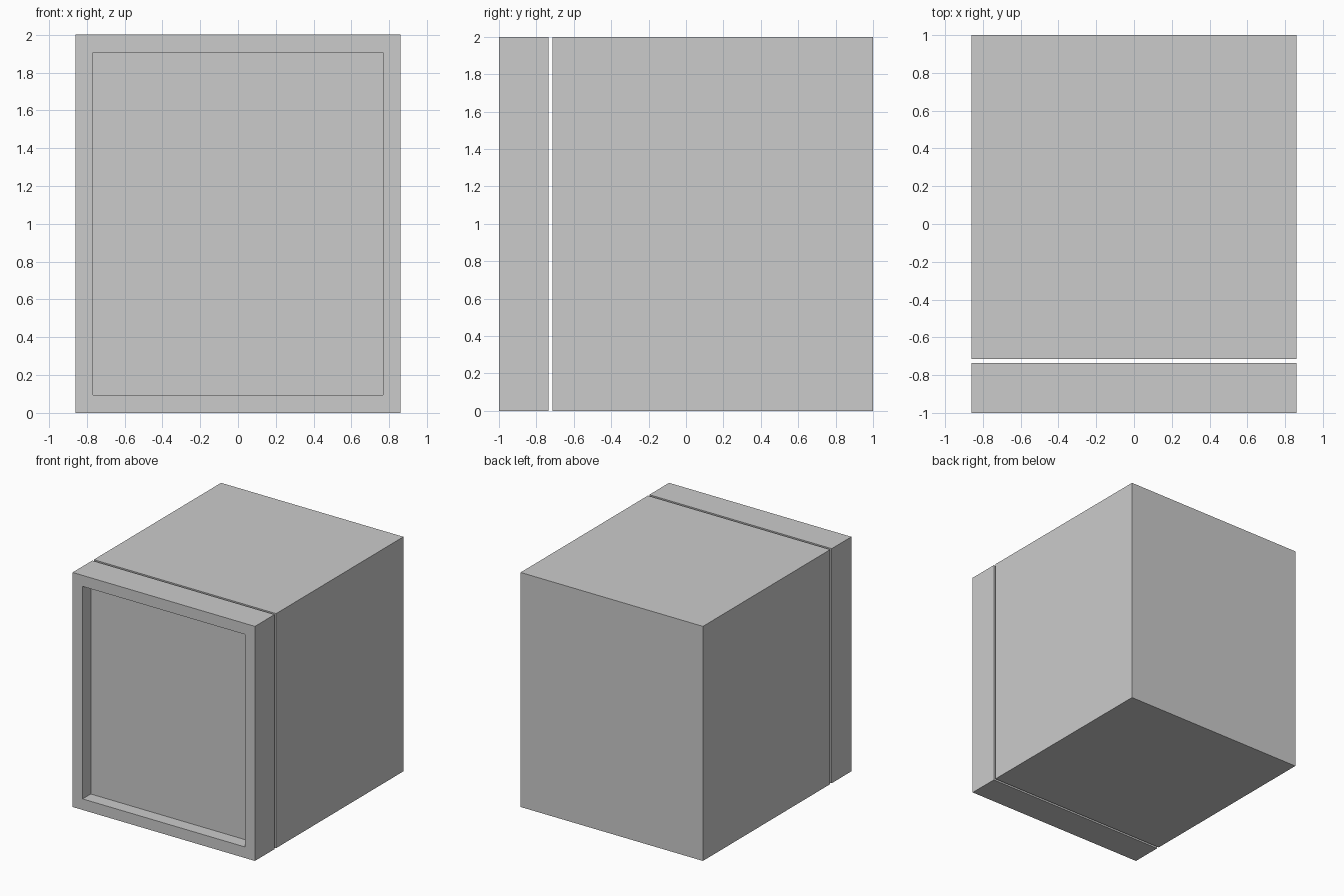
import bpy, bmesh
from mathutils import Vector

if "Cube" in bpy.data.objects:
    bpy.data.objects.remove(bpy.data.objects["Cube"])

WIDTH, HEIGHT = 1.72, 2.0
BORDER, RECESS = 0.133, 0.11


def slab(name, y0, y1, recessed=False):
    """Full-width box between two depths, optionally with a sunken front."""
    bm = bmesh.new()
    bmesh.ops.create_cube(bm, size=1)
    bmesh.ops.scale(bm, vec=(WIDTH, y1 - y0, HEIGHT), verts=bm.verts)
    bmesh.ops.translate(bm, vec=(0, (y0 + y1) / 2, HEIGHT / 2), verts=bm.verts)
    if recessed:
        bm.normal_update()
        front = min(bm.faces, key=lambda f: f.calc_center_median().y)
        bmesh.ops.inset_individual(bm, faces=[front], thickness=BORDER)
        panel = bmesh.ops.extrude_discrete_faces(bm, faces=[front])["faces"][0]
        bmesh.ops.translate(bm, vec=Vector((0, RECESS, 0)), verts=panel.verts)
    bmesh.ops.recalc_face_normals(bm, faces=bm.faces)
    mesh = bpy.data.meshes.new(name)
    bm.to_mesh(mesh)
    bm.free()
    obj = bpy.data.objects.new(name, mesh)
    bpy.context.collection.objects.link(obj)
    return obj


# Rear cabinet
slab("cabinet_body", -0.715, 1.0)
# Front frame with sunken panel, separated by a narrow gap
slab("front_door", -1.0, -0.735, recessed=True)
